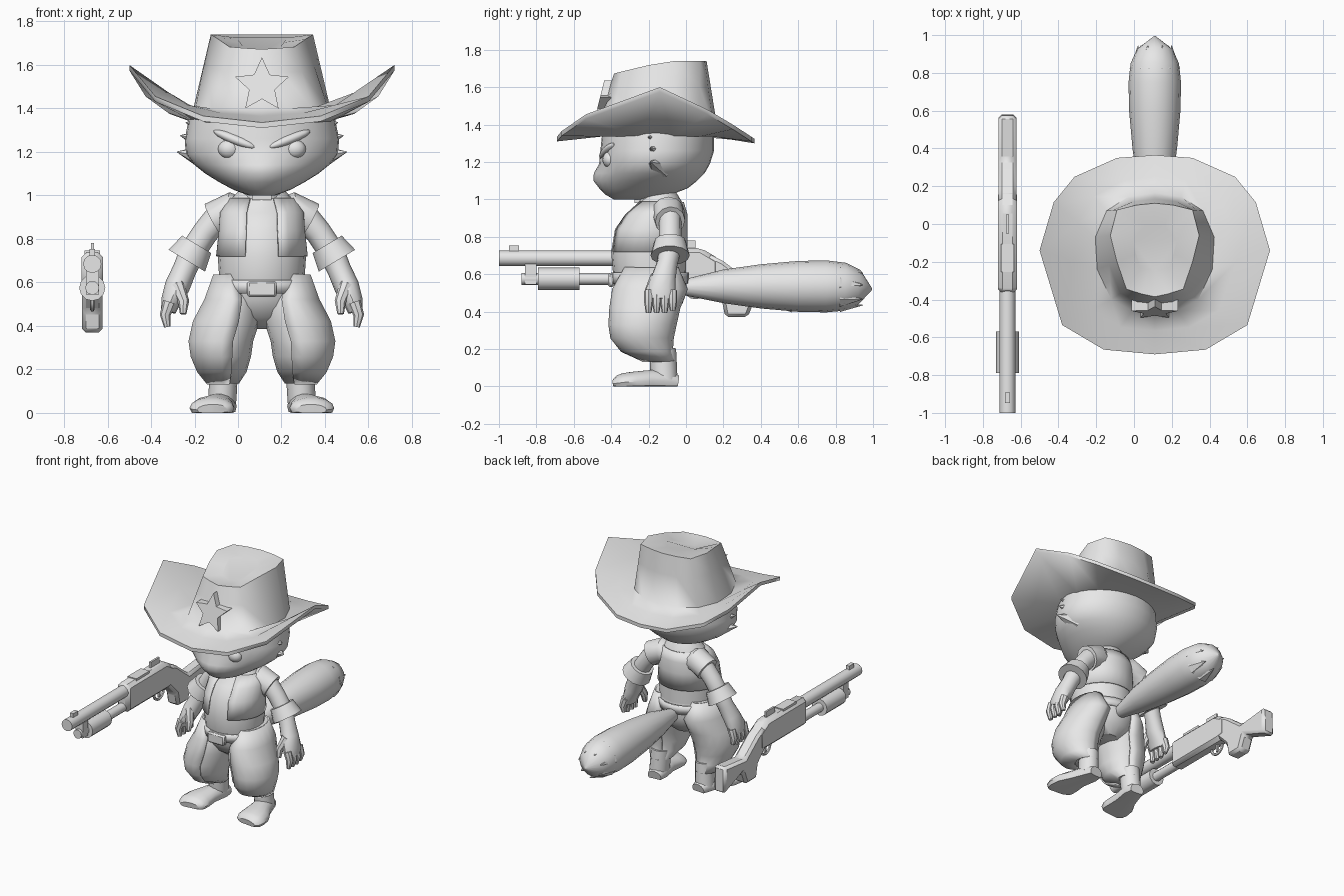
import bpy, bmesh, math
from math import sin, cos, pi, exp
from mathutils import Vector, Matrix

if "Cube" in bpy.data.objects:
    bpy.data.objects.remove(bpy.data.objects["Cube"])

CX = 0.11      # the figure's own middle line
GUN = -0.78    # gun offset from that line

grey = bpy.data.materials.new("plain grey")
grey.use_nodes = True
grey.diffuse_color = (0.8, 0.8, 0.8, 1)
grey.node_tree.nodes["Principled BSDF"].inputs["Base Color"].default_value = (0.8, 0.8, 0.8, 1)


def finish(name, bm, mirror=False, solid=0, bevel=0, angle=40):
    bmesh.ops.recalc_face_normals(bm, faces=bm.faces)
    me = bpy.data.meshes.new(name)
    bm.to_mesh(me)
    bm.free()
    me.polygons.foreach_set("use_smooth", [True] * len(me.polygons))
    me.set_sharp_from_angle(angle=math.radians(angle))
    me.materials.append(grey)
    ob = bpy.data.objects.new(name, me)
    ob.location.x = CX
    bpy.context.collection.objects.link(ob)
    if solid:
        m = ob.modifiers.new("thickness", 'SOLIDIFY')
        m.thickness, m.offset = solid, 0
    if bevel:
        ob.modifiers.new("chamfer", 'BEVEL').width = bevel
    if mirror:
        ob.modifiers.new("mirror", 'MIRROR')
    return ob


def loft(name, rings, closed=True, cap=True, floor=False, **kw):
    bm = bmesh.new()
    rows = [[bm.verts.new((p[0], p[1], max(p[2], 0) if floor else p[2])) for p in r] for r in rings]
    n = len(rows[0])
    for a, b in zip(rows, rows[1:]):
        for i in range(n if closed else n - 1):
            j = (i + 1) % n
            bm.faces.new((a[i], a[j], b[j], b[i]))
    if cap and closed:
        bm.faces.new(rows[0])
        bm.faces.new(rows[-1])
    return finish(name, bm, **kw)


def ring(z, cx, rx, yf, yb, n=20, a0=0.0, a1=None, grow=0.0):
    """Level ellipse, or an arc of one; angle 0 faces the front."""
    step = 2 * pi / n if a1 is None else (a1 - a0) / (n - 1)
    mid, half = (yf + yb) / 2, (yb - yf) / 2 + grow
    return [(cx + (rx + grow) * sin(a0 + i * step), mid - half * cos(a0 + i * step), z) for i in range(n)]


def tube(name, path, ref=(0, 1, 0), n=12, **kw):
    """Path entries: x, y, z, radius along ref, other radius."""
    pts = [Vector(p[:3]) for p in path]
    rings = []
    for i, p in enumerate(path):
        t = (pts[min(i + 1, len(pts) - 1)] - pts[max(i - 1, 0)]).normalized()
        u = Vector(ref)
        u = (u - t * u.dot(t)).normalized()
        v = t.cross(u)
        rings.append([pts[i] + u * p[3] * cos(2 * pi * k / n) + v * p[-1] * sin(2 * pi * k / n) for k in range(n)])
    return loft(name, rings, **kw)


def box(name, c, size, **kw):
    bm = bmesh.new()
    bmesh.ops.create_cube(bm, size=1, matrix=Matrix.Translation(c) @ Matrix.Diagonal((*size, 1)))
    return finish(name, bm, **kw)


def ball(name, c, size, rot=Matrix(), **kw):
    bm = bmesh.new()
    m = Matrix.Translation(c) @ rot.to_4x4() @ Matrix.Diagonal((*size, 1))
    bmesh.ops.create_uvsphere(bm, u_segments=16, v_segments=10, radius=1, matrix=m)
    return finish(name, bm, **kw)


def spike(name, base, tip, ra, rb, ref, **kw):
    return tube(name, [(*base, ra, rb), (*tip, 0.002, 0.002)], ref=ref, n=6, **kw)


def prism(name, outline, d, **kw):
    """Extrude a closed outline of points along d."""
    return loft(name, [outline, [Vector(p) + Vector(d) for p in outline]], angle=30, **kw)


# Head with a soft snout, eyes, brows and cheek fur
def face_ring(z, rx, yf, yb):
    snout = .045 * exp(-((z - 1.115) / .06) ** 2)
    return [(x, y - (snout * exp(-(x / .13) ** 2) if y < -.2 else 0), z)
            for x, y, z in ring(z, 0, rx, yf, yb, n=32)]


head = [(1.0, .06, -.385, -.17), (1.025, .13, -.425, -.08), (1.06, .195, -.445, .01), (1.1, .26, -.453, .06),
        (1.14, .31, -.455, .1), (1.19, .35, -.455, .128), (1.26, .355, -.458, .15), (1.38, .33, -.445, .15)]
loft("head", [face_ring(*r) for r in head])
ball("eye", (.15, -.405, 1.213), (.052, .042, .045), mirror=True)
ball("brow", (.125, -.418, 1.258), (.11, .034, .024),
     Matrix.Rotation(.33, 4, 'Z') @ Matrix.Rotation(-.36, 4, 'Y'), mirror=True)
for x, y, z in ((.39, -.19, 1.2), (.375, -.19, 1.275), (.35, -.2, 1.335)):
    spike("cheek_fur", (x - .13, y + .05, z - .025), (x, y, z), .08, .065, (0, 1, 0), mirror=True)


# Hat in one skin: underside, curled brim, tapering crown with a sloped top
def around(half):
    """Complete a ring from its +x half, back to front."""
    return half + [(-x, y, z) for x, y, z in half[-2:0:-1]]


edge = [(0, .365, 1.325), (.2, .35, 1.335), (.425, .25, 1.4), (.535, .115, 1.48), (.61, -.14, 1.6),
        (.49, -.535, 1.455), (.27, -.665, 1.365), (0, -.69, 1.335)]
base = [(0, .165), (.14, .145), (.255, .07), (.315, -.07), (.305, -.24), (.23, -.4), (.12, -.46), (0, -.475)]
top = [(0, .11), (.1, .1), (.2, .075), (.235, -.06), (.2, -.2), (.15, -.345), (.07, -.37), (0, -.385)]
under = [(x, y, 1.335) for x, y in base]
lower = [(x, y, z - .025) for x, y, z in edge]
crown = [(x, y, 1.4) for x, y in base]
middle = [Vector(a).lerp(Vector(b), .42) - Vector((0, 0, .008)) for a, b in zip(crown, edge)]
rim = [(x, y, 1.74 - max(0, -.08 - y) ** 1.2 * .28) for x, y in top]
dip = [(x * .5, y * .5 - .06, z - .015) for x, y, z in rim]
shoulder = [Vector(a).lerp(Vector(b), .6) for a, b in zip(crown, rim)]
loft("hat", [around(r) for r in (under, lower, edge, middle, crown, shoulder, rim, dip)], angle=70)

star = []
for i in range(10):
    r, a = (.062 if i % 2 else .13), pi * i / 5
    star.append((r * sin(a), -.47 + .25 * r * cos(a), 1.505 + r * cos(a)))
prism("star_badge", star, (0, .09, 0))

# Torso, open vest, collar
body = [(.5, .19, -.36, 0), (.6, .195, -.39, .0), (.72, .203, -.4, .0), (.84, .19, -.38, .0),
        (.92, .185, -.325, 0), (.985, .14, -.25, -.02), (1.05, .08, -.23, -.06)]
loft("torso", [ring(z, 0, *r) for z, *r in body])
loft("vest", [ring(z, 0, *r, n=22, a0=.38, a1=2 * pi - .38, grow=.005) for z, *r in body[2:6]],
     closed=False, solid=.009)
loft("collar", [ring(.985, 0, .1, -.26, -.04), ring(1.015, 0, .1, -.26, -.04)])
box("collar_knot", (0, -.26, .995), (.09, .03, .03))

# Hips, belt and buckle
loft("hips", [ring(.62, 0, .195, -.385, 0), ring(.52, 0, .215, -.375, .01), ring(.44, 0, .18, -.32, -.02),
              ring(.385, 0, .08, -.24, -.08)])
loft("belt", [ring(z, 0, .197, -.388, .005, grow=.006) for z in (.55, .61)], cap=False, solid=.012)
box("belt_buckle", (0, -.4, .57), (.135, .035, .075), bevel=.01)

# Baggy trousers with an outer panel on each leg
leg = [(.635, .145, .07, -.32, -.05), (.52, .135, .122, -.385, -.0), (.42, .16, .15, -.4, -.04),
       (.33, .185, .145, -.405, -.06), (.26, .185, .135, -.395, -.075), (.19, .18, .11, -.34, -.08),
       (.135, .175, .07, -.22, -.06)]
loft("trouser_leg", [ring(*r, n=16) for r in leg], mirror=True)
loft("leg_panel", [ring(*r, n=12, a0=-.35, a1=pi + .35, grow=.004) for r in leg],
     closed=False, solid=.012, mirror=True)

# Shins and feet
tube("shin", [(.175, -.125, .2, .072, .065), (.18, -.12, .1, .072, .065), (.185, -.115, .03, .07, .065)],
     mirror=True)
tube("foot", [(.175, -.045, .02, .05, .04), (.18, -.1, .03, .065, .06), (.205, -.2, .03, .075, .058),
              (.225, -.28, .025, .1, .055), (.23, -.335, .022, .103, .05), (.23, -.365, .018, .095, .042),
              (.228, -.385, .015, .07, .025)],
     ref=(1, 0, 0), n=14, floor=True, mirror=True)

# Arms, sleeves, cuffs and hands
tube("sleeve", [(.07, -.105, .9, .07, .075), (.14, -.095, .93, .09, .085), (.222, -.085, .885, .08, .086)],
     mirror=True)
tube("forearm", [(.19, -.085, .91, .06, .065), (.26, -.085, .83, .06, .06), (.32, -.085, .74, .06, .06),
                 (.355, -.1, .66, .055, .055), (.39, -.12, .58, .065, .058), (.42, -.135, .51, .08, .045),
                 (.43, -.137, .465, .07, .034)], mirror=True)
tube("cuff", [(.3, -.085, .775, .085, .08), (.345, -.085, .7, .105, .1)], n=14, mirror=True)
for i in range(4):
    y = -.2 + .043 * i
    tube("finger", [(.425, y, .51, .024, .03), (.445, y, .45, .024, .025),
                    (.435, y, .395 + .012 * (i == 3), .015, .015)], n=8, mirror=True)
tube("thumb", [(.39, -.16, .59, .03, .035), (.36, -.195, .51, .026, .026), (.362, -.205, .455, .015, .015)],
     n=8, mirror=True)

# Tail with a ragged tip
tail = [(-.06, .53, .03), (.0, .53, .045), (.2, .535, .09), (.4, .535, .118), (.6, .535, .136),
        (.75, .535, .139), (.85, .533, .128), (.925, .527, .095), (.995, .52, .004)]
tube("tail", [(0, y, z, r, r) for y, z, r in tail], ref=(1, 0, 0), n=16)
for i in range(7):
    a = 2 * pi * i / 7 + .2
    u = Vector((cos(a), 0, sin(a)))
    spike("tail_tuft", Vector((0, .82, .53)) + u * .11, Vector((0, .945, .525)) + u * .09, .05, .025,
          (-sin(a), 0, cos(a)))

# Long gun lying beside the figure
rod = lambda name, y0, y1, z, r: tube(name, [(GUN, y0, z, r, r), (GUN, y1, z, r, r)], ref=(1, 0, 0))
rod("gun_barrel", -1, -.3, .685, .042)
rod("gun_lower_tube", -.88, -.3, .575, .032)
rod("gun_pump", -.79, -.57, .575, .06)
box("gun_tube_clamp", (GUN, -.83, .6), (.06, .06, .11))
box("gun_front_sight", (GUN, -.92, .735), (.026, .055, .035))
box("gun_ejection_port", (GUN, -.18, .732), (.07, .15, .03))
box("gun_hammer", (GUN, .0, .755), (.014, .1, .05))
side = [(-.37, .54), (-.37, .725), (-.34, .74), (.08, .74), (.18, .68), (.18, .55), (.1, .54)]
prism("gun_receiver", [(GUN - .05, y, z) for y, z in side], (.1, 0, 0), bevel=.024)
side = [(.1, .72), (.2, .67), (.34, .56), (.575, .585), (.58, .39), (.37, .47), (.33, .37), (.21, .37), (.19, .47),
        (.1, .56)]
prism("gun_stock", [(GUN - .048, y, z) for y, z in side], (.096, 0, 0), bevel=.018)
guard = [(GUN, .05 + .055 * cos(a), .525 + .05 * sin(a), .01, .01) for a in [pi + pi * i / 8 for i in range(9)]]
tube("gun_trigger_guard", guard, ref=(1, 0, 0), n=6)
box("gun_trigger", (GUN, .055, .515), (.012, .015, .05))
